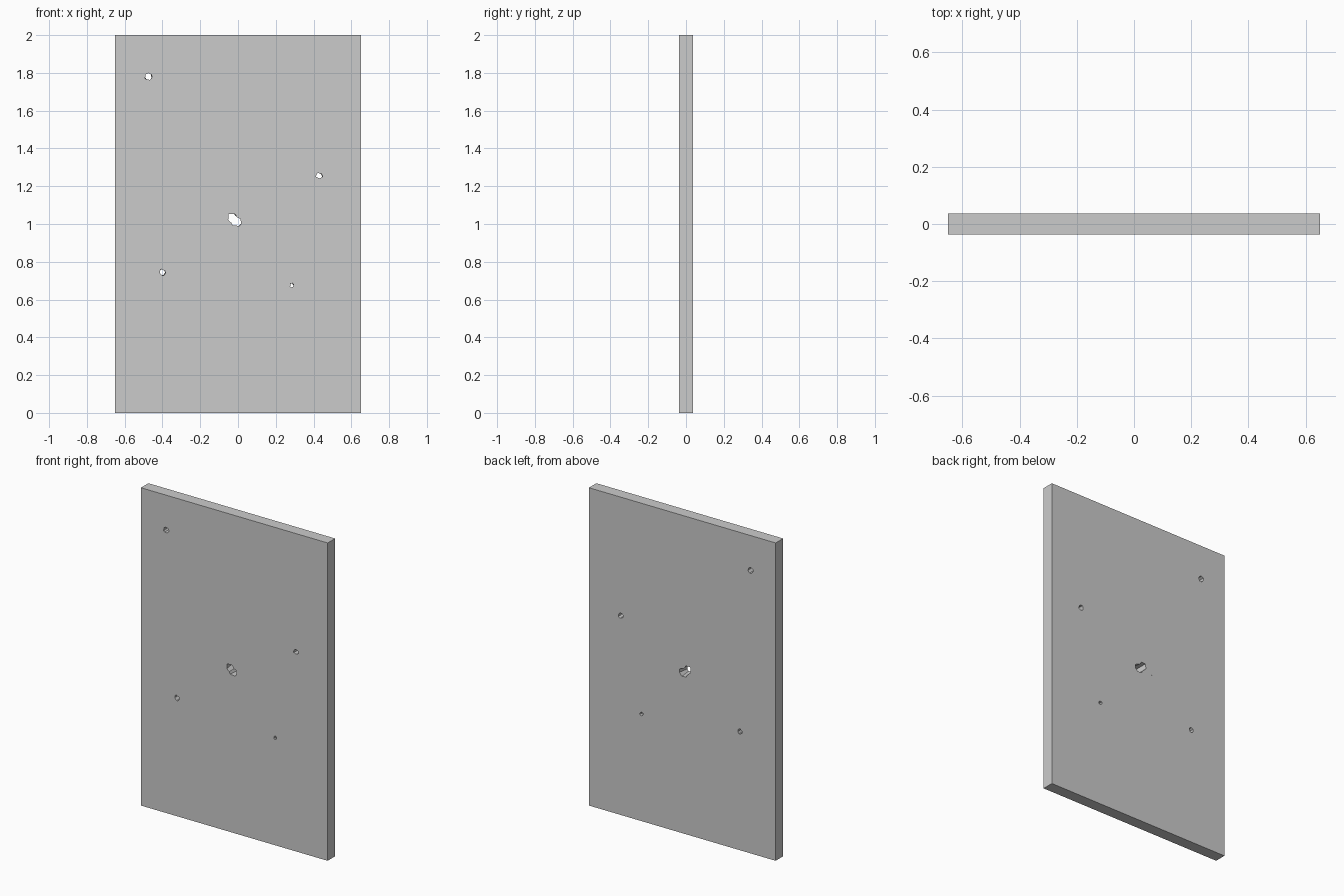
import bpy, bmesh, math, random
from mathutils import Vector

if "Cube" in bpy.data.objects:
    bpy.data.objects.remove(bpy.data.objects["Cube"])

random.seed(7)
W, T, H = 1.3, 0.074, 2.0

# Impact points: x, z, then rings of (radius, shard count)
IMPACTS = [
    (-0.02, 1.02, [(0.055, 9), (0.105, 18), (0.155, 24), (0.21, 34)]),
    (-0.475, 1.78, [(0.033, 7), (0.10, 16)]),
    (0.43, 1.255, [(0.03, 7), (0.085, 15)]),
    (-0.40, 0.745, [(0.03, 7), (0.085, 15)]),
    (0.285, 0.675, [(0.02, 6), (0.085, 16)]),
]
# Centres of the big quiet pieces away from the impacts
LARGE = [(-0.05, 1.87), (0.21, 1.87), (0.18, 1.69), (0.06, 1.52), (0.47, 1.57),
         (-0.25, 1.52), (-0.47, 1.43), (-0.52, 1.17), (-0.36, 0.36),
         (-0.05, 0.35), (0.17, 0.185), (0.55, 0.85), (0.58, 0.48)]

# Seeds: rings around every impact, with the centres lost as holes
seeds, holes = [], []
for i, (cx, cz, rings) in enumerate(IMPACTS):
    centres = [(-0.018, 0.018), (0.015, -0.012)] if i == 0 else [(0, 0)]
    for dx, dz in centres:
        holes.append(Vector((cx + dx, 0, cz + dz)))
    for r, n in rings:
        turn = random.uniform(0, math.tau)
        for k in range(n):
            a = turn + math.tau * (k + random.uniform(-0.25, 0.25)) / n
            q = r * random.uniform(0.9, 1.1)
            x, z = cx + q * math.cos(a), cz + q * math.sin(a)
            if abs(x) < W / 2 and 0 < z < H:
                # small depth offsets make the cracks run slightly slanted
                seeds.append(Vector((x, random.uniform(-0.06, 0.06) * r, z)))
for x, z in LARGE:
    seeds.append(Vector((x, random.uniform(-0.03, 0.03), z)))


def make_shard(name, seed, others):
    """Cut the full pane down to the region nearest to one seed."""
    bm = bmesh.new()
    bmesh.ops.create_cube(bm, size=1)
    for v in bm.verts:
        v.co = Vector((v.co.x * W, v.co.y * T, (v.co.z + 0.5) * H))
    for other in sorted(others, key=lambda p: (p - seed).length_squared):
        gap = other - seed
        if not bm.verts:
            break
        if gap.length < 1e-6:
            continue
        if gap.length / 2 > max((v.co - seed).length for v in bm.verts):
            break
        mid, nor = (seed + other) / 2, gap.normalized()
        if all((v.co - mid).dot(nor) < 1e-6 for v in bm.verts):
            continue
        res = bmesh.ops.bisect_plane(
            bm, geom=bm.verts[:] + bm.edges[:] + bm.faces[:], dist=1e-6,
            plane_co=mid, plane_no=nor, clear_outer=True)
        rim = [e for e in bm.edges if e.is_boundary]
        if rim:
            bmesh.ops.edgeloop_fill(bm, edges=rim)
    if bm.verts:
        bmesh.ops.recalc_face_normals(bm, faces=bm.faces[:])
        mesh = bpy.data.meshes.new(name)
        bm.to_mesh(mesh)
        obj = bpy.data.objects.new(name, mesh)
        bpy.context.collection.objects.link(obj)
    bm.free()


# Glass shards filling the pane, leaving the impact holes open
every = seeds + holes
for i, s in enumerate(seeds):
    make_shard(f"glass_shard_{i:03d}", s, every)
